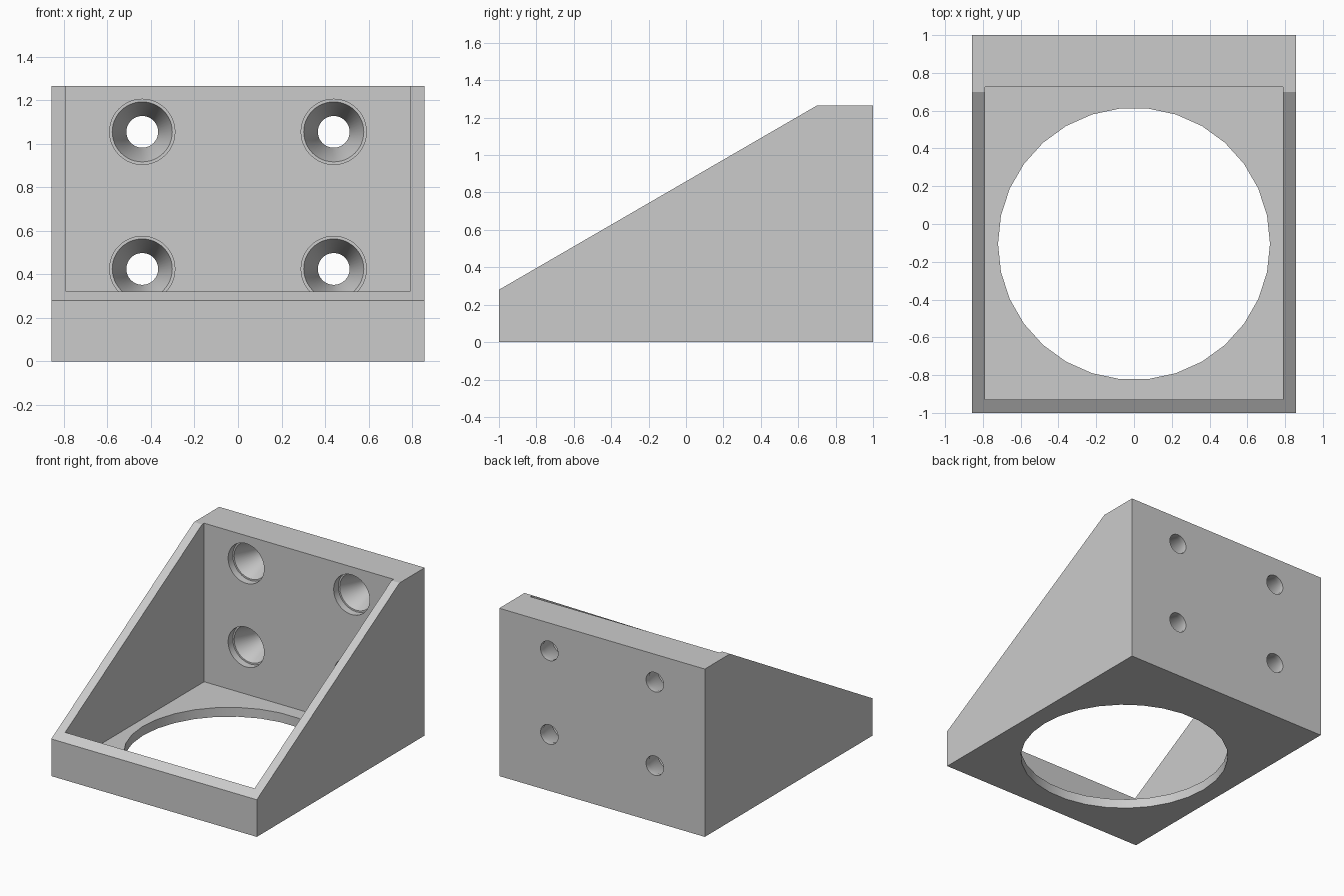
import bpy, bmesh, math
from mathutils import Matrix, Vector

if "Cube" in bpy.data.objects:
    bpy.data.objects.remove(bpy.data.objects["Cube"])

# Main dimensions
HALF_W, HEIGHT = 0.857, 1.265
INNER_W, INNER_FRONT, INNER_BACK = 0.79, -0.93, 0.725
FLOOR = 0.07

grey = bpy.data.materials.new("plain_grey")
grey.use_nodes = True
colour = (0.6, 0.6, 0.6, 1)
grey.diffuse_color = colour
grey.node_tree.nodes["Principled BSDF"].inputs["Base Color"].default_value = colour


def finish(bm, name):
    bmesh.ops.recalc_face_normals(bm, faces=bm.faces)
    mesh = bpy.data.meshes.new(name)
    bm.to_mesh(mesh)
    bm.free()
    mesh.materials.append(grey)
    obj = bpy.data.objects.new(name, mesh)
    bpy.context.collection.objects.link(obj)
    return obj


def prism(name, profile, half_width):
    """Extrude a (y, z) outline across x."""
    bm = bmesh.new()
    face = bm.faces.new([bm.verts.new((-half_width, y, z)) for y, z in profile])
    out = bmesh.ops.extrude_face_region(bm, geom=[face])
    verts = [v for v in out["geom"] if isinstance(v, bmesh.types.BMVert)]
    bmesh.ops.translate(bm, verts=verts, vec=(2 * half_width, 0, 0))
    return finish(bm, name)


def turned(name, profile, sides, matrix):
    """Stack rings of (radius, height) into a closed round solid."""
    bm = bmesh.new()
    rings = []
    for r, h in profile:
        angles = [math.tau * i / sides for i in range(sides)]
        rings.append([bm.verts.new(matrix @ Vector((r * math.cos(a), r * math.sin(a), h)))
                      for a in angles])
    for low, high in zip(rings, rings[1:]):
        for i in range(sides):
            j = (i + 1) % sides
            bm.faces.new((low[i], low[j], high[j], high[i]))
    bm.faces.new(rings[0])
    bm.faces.new(rings[-1])
    return finish(bm, name)


def cut(target, cutter):
    cutter.hide_render = True
    mod = target.modifiers.new("cut", "BOOLEAN")
    mod.operation, mod.solver, mod.object = "DIFFERENCE", "EXACT", cutter
    bpy.context.view_layer.objects.active = target
    bpy.ops.object.modifier_apply(modifier=mod.name)
    bpy.data.objects.remove(cutter)


# Wedge-shaped body
bracket = prism("wall_bracket", [(-1, 0), (1, 0), (1, HEIGHT), (0.7, HEIGHT), (-1, 0.28)], HALF_W)

# Open pocket between the side walls
cut(bracket, prism("pocket_cutter", [(INNER_FRONT, FLOOR), (INNER_BACK, FLOOR),
                                     (INNER_BACK, 1.5), (INNER_FRONT, 1.5)], INNER_W))

# Large round opening in the floor
cut(bracket, turned("floor_hole_cutter", [(0.72, -0.1), (0.72, 0.2)], 30,
                    Matrix.Translation((0, -0.105, 0))))

# Four stepped, tapered screw holes through the back wall
screw = [(0.15, -0.1), (0.15, 0.055), (0.138, 0.055), (0.073, 0.24), (0.073, 0.4)]
for x in (-0.44, 0.44):
    for z in (0.425, 1.055):
        place = Matrix.Translation((x, INNER_BACK, z)) @ Matrix.Rotation(-math.pi / 2, 4, "X")
        cut(bracket, turned("screw_hole_cutter", screw, 48, place))

# Smooth the round walls, keep the corners crisp
bpy.ops.object.select_all(action="DESELECT")
bracket.select_set(True)
bpy.context.view_layer.objects.active = bracket
bpy.ops.object.shade_smooth_by_angle(angle=math.radians(25))
